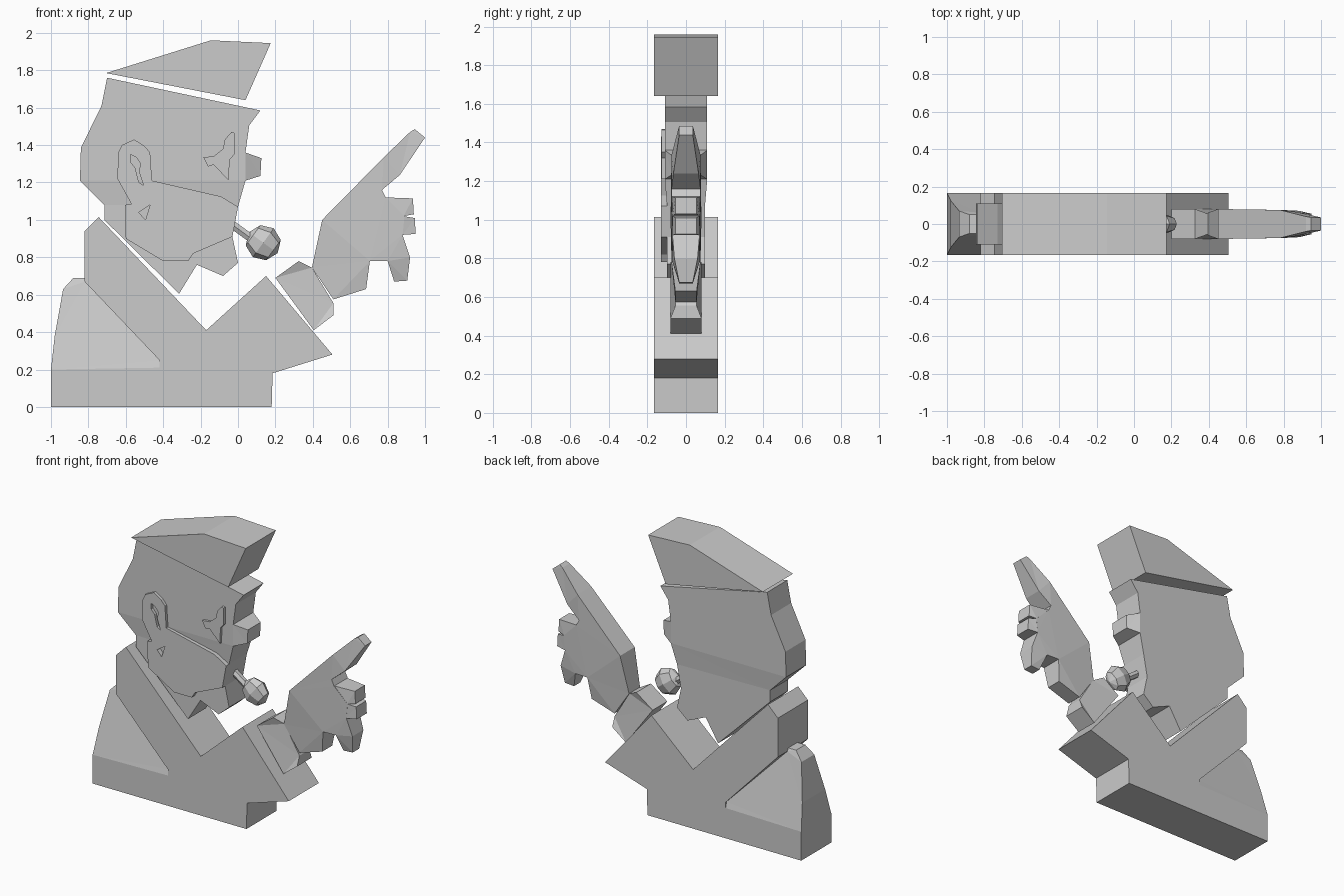
import bpy, bmesh
from mathutils import Matrix


def finish(name, bm):
    bmesh.ops.recalc_face_normals(bm, faces=bm.faces)
    me = bpy.data.meshes.new(name)
    bm.to_mesh(me)
    bm.free()
    ob = bpy.data.objects.new(name, me)
    bpy.context.collection.objects.link(ob)
    return ob


def slab(name, pts, depth=0.165, back=None):
    """Side profile (x, z[, half depth]) thickened along y."""
    bm = bmesh.new()
    ds = [p[2] if len(p) > 2 else depth for p in pts]
    f = [bm.verts.new((p[0], -d, p[1])) for p, d in zip(pts, ds)]
    b = [bm.verts.new((p[0], d if back is None else back, p[1])) for p, d in zip(pts, ds)]
    caps = [bm.faces.new(f), bm.faces.new(b[::-1])]
    n = len(pts)
    for i in range(n):
        j = (i + 1) % n
        bm.faces.new((f[i], b[i], b[j], f[j]))
    if max(ds) - min(ds) > 1e-4:
        bmesh.ops.recalc_face_normals(bm, faces=bm.faces)
        bmesh.ops.triangulate(bm, faces=caps)
    return finish(name, bm)


# Coat with collar and raised sleeve
slab("coat", [(-1, 0), (.18, 0), (.185, .18), (.505, .28), (.15, .70), (-.17, .41),
              (-.745, 1.015), (-.82, .94), (-.82, .67), (-.42, .25), (-.42, .21), (-1, .2)])

# Rear shoulder, narrowing to the top
slab("shoulder", [(-1, .2), (-.42, .21), (-.42, .25, .155), (-.82, .67, .06),
                  (-.82, .69, .05), (-.88, .69, .05), (-.935, .63, .07), (-.98, .38, .125)])

# Hat
slab("hat", [(-.705, 1.785), (-.145, 1.96), (.175, 1.945), (.04, 1.64)])

# Head: skull, sloping cheek band, jaw, nose
slab("skull", [(-.70, 1.76), (.12, 1.585), (.06, 1.505), (.04, 1.36), (.04, 1.21),
               (-.845, 1.21), (-.84, 1.385), (-.73, 1.61)], .11)
slab("cheek_band", [(-.845, 1.21, .11), (.04, 1.21, .11), (0, 1.07, .098), (-.715, 1.08, .098)])
slab("jaw", [(-.715, 1.08), (0, 1.07), (-.03, .91), (0, .77), (-.08, .70), (-.22, .76),
             (-.315, .605), (-.715, 1.0)], .098)
slab("nose", [(.04, 1.36, .11), (.04, 1.21, .11), (.12, 1.235, .07), (.125, 1.33, .07)])

# Ear running into the beard, with two cut recesses
ear = slab("ear_and_beard", [(-.605, 1.08), (-.57, 1.085), (-.645, 1.22), (-.64, 1.36),
                             (-.62, 1.40), (-.555, 1.43), (-.50, 1.395), (-.47, 1.36),
                             (-.46, 1.21), (-.09, 1.125), (0, 1.07), (-.03, .91), (-.24, .82),
                             (-.265, .78), (-.40, .78), (-.60, .90)], .13, -.09)
recesses = {
    "ear_hollow_cutter": [(-.575, 1.35), (-.545, 1.335), (-.52, 1.30), (-.53, 1.26),
                          (-.505, 1.185), (-.53, 1.20), (-.55, 1.28), (-.575, 1.31)],
    "lobe_cutter": [(-.53, 1.04), (-.47, 1.08), (-.495, 1.0)],
}
for name, pts in recesses.items():
    cutter = slab(name, pts, .2, 0)
    cutter.hide_render = True
    cutter.hide_set(True)
    mod = ear.modifiers.new(name, 'BOOLEAN')
    mod.object = cutter
    mod.operation = 'DIFFERENCE'
    mod.solver = 'EXACT'

# Squinting eye
slab("eye", [(-.185, 1.335), (-.13, 1.34), (-.08, 1.38), (-.07, 1.43), (-.035, 1.47),
             (-.02, 1.465), (-.02, 1.35), (-.045, 1.32), (-.05, 1.21), (-.13, 1.295),
             (-.16, 1.285)], .128, -.1)

# Stick and faceted ball at the mouth
turn = Matrix.Rotation(2.2, 4, 'Y')
bm = bmesh.new()
bmesh.ops.create_cone(bm, cap_ends=True, segments=6, radius1=.025, radius2=.025, depth=.2)
bmesh.ops.transform(bm, matrix=Matrix.Translation((.01, 0, .945)) @ turn, verts=bm.verts)
finish("stick", bm)
bm = bmesh.new()
bmesh.ops.create_uvsphere(bm, u_segments=8, v_segments=4, radius=.095)
bmesh.ops.transform(bm, matrix=Matrix.Translation((.135, 0, .878)) @ turn
                    @ Matrix.Diagonal((1, .65, 1, 1)), verts=bm.verts)
finish("ball", bm)

# Shirt cuff
slab("cuff", [(.20, .69, .08), (.325, .78, .08), (.395, .745, .055), (.51, .555, .055),
              (.51, .49, .08), (.405, .41, .08)])

# Hand with pointing finger, then the curled fingers
slab("hand", [(.395, .745, .06), (.45, 1.0, .08), (.78, 1.335, .075), (.92, 1.47, .04),
              (.945, 1.485, .035), (1.0, 1.44, .035), (.865, 1.24, .065), (.77, 1.16, .075),
              (.79, 1.12, .075), (.89, 1.02, .07), (.88, .92, .07), (.80, .78, .07),
              (.705, .78, .075), (.685, .63, .055), (.51, .575, .055)])
fingers = [
    [(.79, 1.12, .072), (.935, 1.115, .055), (.94, 1.03, .055), (.885, 1.02, .07)],
    [(.885, 1.02, .07), (.945, 1.01, .055), (.95, .925, .055), (.88, .92, .07)],
    [(.88, .92, .07), (.92, .80, .06), (.905, .675, .035), (.835, .67, .035), (.80, .78, .07)],
]
for i, pts in enumerate(fingers):
    slab(f"curled_finger_{i + 1}", pts)
